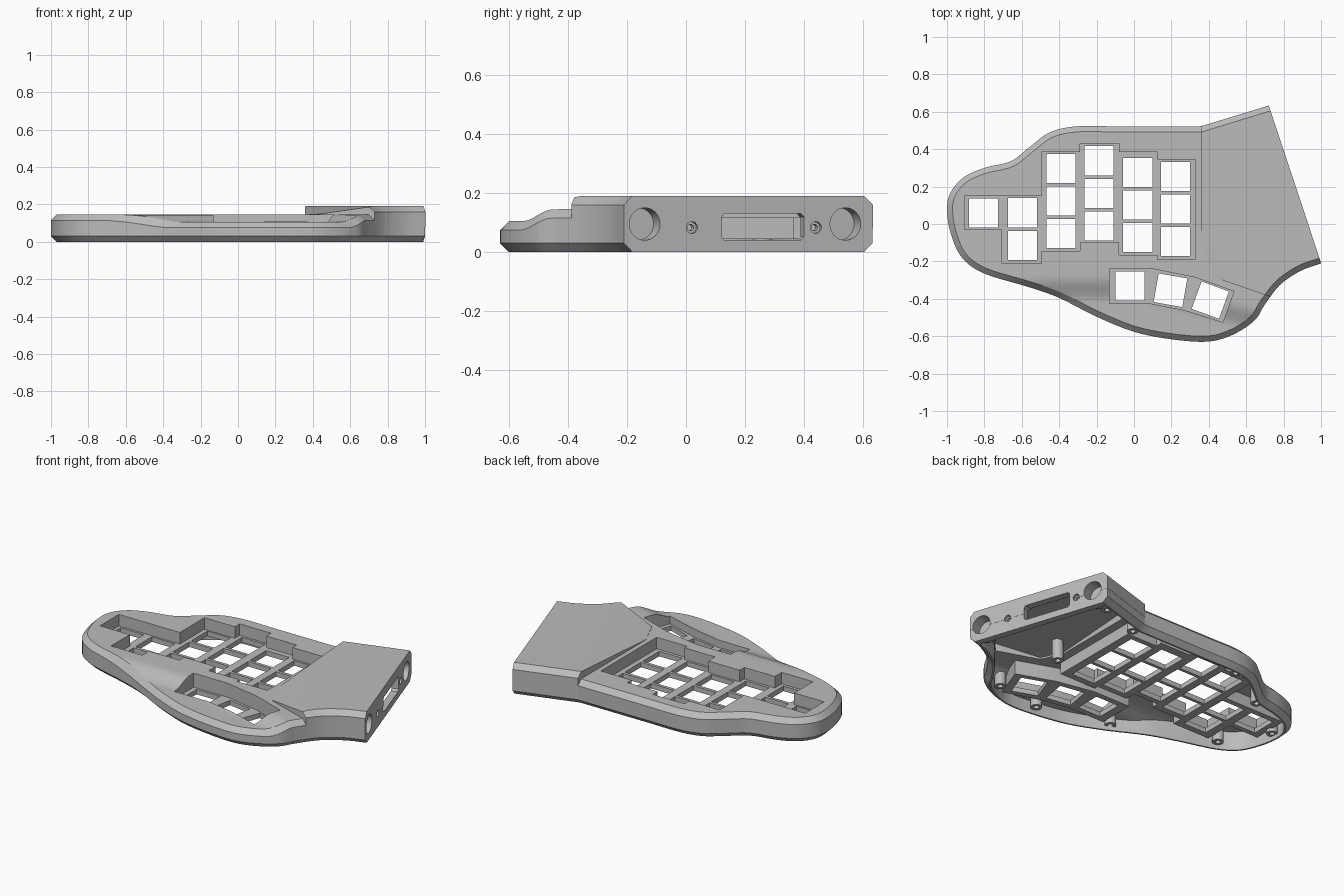
import bpy, bmesh, math
from mathutils import Vector
from mathutils.geometry import intersect_point_line

cube = bpy.data.objects.get("Cube")
if cube:
    bpy.data.objects.remove(cube, do_unlink=True)

grey = bpy.data.materials.new("matte grey plastic")
grey.use_nodes = True
grey.diffuse_color = (0.5, 0.5, 0.5, 1)
grey.node_tree.nodes["Principled BSDF"].inputs["Base Color"].default_value = (0.5, 0.5, 0.5, 1)


# ---- helpers
def spline(pts, steps=5):
    """Smooth open curve through the points."""
    p = [Vector(q) for q in pts]
    p = [2 * p[0] - p[1]] + p + [2 * p[-1] - p[-2]]
    out = []
    for a, b, c, d in zip(p, p[1:], p[2:], p[3:]):
        for k in range(steps):
            t = k / steps
            out.append(0.5 * (2 * b + (c - a) * t + (2 * a - 5 * b + 4 * c - d) * t * t
                              + (3 * b - a - 3 * c + d) * t ** 3))
    return out + [p[-2]]


def inset(pts, dist, fixed=()):
    """Move every edge of a counter-clockwise loop inward, except fixed ones."""
    n = len(pts)
    normals, dists = [], []
    for i in range(n):
        e = (pts[(i + 1) % n] - pts[i]).normalized()
        normals.append(Vector((-e.y, e.x)))
        dists.append(0 if i in fixed else dist)
    out = []
    for i in range(n):
        a, b, da, db = normals[i - 1], normals[i], dists[i - 1], dists[i]
        det = a.x * b.y - a.y * b.x
        if abs(det) < 0.15:
            v = (a + b) * (da + db) / 4
        else:
            v = Vector(((da * b.y - db * a.y) / det, (a.x * db - b.x * da) / det))
        out.append(pts[i] + v)
    return out


def gap(p, pts):
    """Distance from a point to a loop."""
    best = 9
    for a, b in zip(pts, pts[1:] + pts[:1]):
        t = min(1, max(0, intersect_point_line(p, a, b)[1]))
        best = min(best, (a.lerp(b, t) - p).length)
    return best


def hollow_loop(pts, dist):
    """Inset loop without the points that overrun a corner."""
    return [p for p in inset(pts, dist) if gap(p, pts) > dist * 0.93]


def loft(bm, rings):
    """Closed solid through rings of equal length."""
    loops = [[bm.verts.new(p) for p in r] for r in rings]
    n = len(loops[0])
    for a, b in zip(loops, loops[1:]):
        for i in range(n):
            j = (i + 1) % n
            bm.faces.new((a[i], a[j], b[j], b[i]))
    bm.faces.new(loops[0][::-1])
    bm.faces.new(loops[-1])


def prism(bm, levels):
    loft(bm, [[(p.x, p.y, z) for p in pts] for pts, z in levels])


def finish(name, bm, cuts=(), drop=None, above=0.0):
    """Slice the mesh, lower its upper points by a rule and make the object."""
    for co, no in cuts:
        bmesh.ops.bisect_plane(bm, geom=bm.verts[:] + bm.edges[:] + bm.faces[:],
                               plane_co=co, plane_no=no, dist=1e-5)
    if drop:
        for v in bm.verts:
            if v.co.z > above:
                v.co.z -= drop(v.co.x, v.co.y)
        bmesh.ops.triangulate(bm, faces=bm.faces[:])
    bmesh.ops.recalc_face_normals(bm, faces=bm.faces[:])
    mesh = bpy.data.meshes.new(name)
    bm.to_mesh(mesh)
    bm.free()
    mesh.materials.append(grey)
    ob = bpy.data.objects.new(name, mesh)
    bpy.context.collection.objects.link(ob)
    return ob


def boolean(ob, tool, op):
    mod = ob.modifiers.new(op, "BOOLEAN")
    mod.operation, mod.solver, mod.object = op, "EXACT", tool
    bpy.context.view_layer.update()
    deps = bpy.context.evaluated_depsgraph_get()
    mesh = bpy.data.meshes.new_from_object(ob.evaluated_get(deps))
    ob.modifiers.clear()
    ob.data = mesh
    bpy.data.objects.remove(tool, do_unlink=True)


# ---- outline of the case
outline = spline([(-0.1, 0.522), (-0.31, 0.522), (-0.45, 0.49), (-0.56, 0.41), (-0.66, 0.335),
                  (-0.80, 0.30), (-0.91, 0.25), (-0.98, 0.17), (-1.0, 0.08), (-0.98, -0.05),
                  (-0.92, -0.18), (-0.80, -0.265), (-0.57, -0.335), (-0.40, -0.395), (-0.18, -0.505),
                  (0.05, -0.59), (0.35, -0.63), (0.51, -0.60), (0.64, -0.52), (0.70, -0.43),
                  (0.78, -0.325), (0.89, -0.25), (1.0, -0.21)])
side = len(outline) - 1          # straight connector side
outline += [Vector((0.72, 0.632)), Vector((0.36, 0.522))]

# raised connector housing footprint
start = next(i for i, p in enumerate(outline) if p.x > 0.722 and p.y > -0.42)
housing = outline[start:] + [Vector((0.36, -0.13)), Vector((0.43, -0.285))]
h_side = side - start
h_n = len(housing)
h_fixed = (h_side, h_n - 3, h_n - 2, h_n - 1)


def thumb_dip(x, y):
    t = (-0.31 - 0.25 * max(0, x) - y) / 0.13
    t = min(1, max(0, t + 0.2))
    return 0.04 * t * t * (3 - 2 * t)


fold_point, fold_normal = Vector((0.36, 0.50)), Vector((-0.923, -0.384))


def housing_slope(x, y):
    s = (Vector((x, y)) - fold_point).dot(fold_normal) / 0.242
    return 0.043 * min(1.05, max(0, s))


grid = [((0, -0.2 - 0.025 * i, 0), (0, 1, 0)) for i in range(17)]
grid += [((-0.6 + 0.075 * i, 0, 0), (1, 0, 0)) for i in range(18)]
fold = [((0.36, 0.50, 0), (fold_normal.x, fold_normal.y, 0))]

# ---- chamfered case body and housing
bm = bmesh.new()
rim = inset(outline, 0.03, (side,))
prism(bm, [(rim, 0), (outline, 0.03), (outline, 0.115), (rim, 0.145)])
case = finish("keyboard_case", bm, grid, thumb_dip, 0.1)

bm = bmesh.new()
wide = inset(housing, -0.001)
prism(bm, [(wide, 0.08), (wide, 0.16), (inset(wide, 0.03, h_fixed), 0.19)])
boolean(case, finish("housing", bm, fold, housing_slope, 0.14), "UNION")

# ---- hollow underside
bm = bmesh.new()
hollow = hollow_loop(outline, 0.04)
prism(bm, [(hollow, -0.02), (hollow, 0.115)])
cavity = finish("cavity", bm, grid, thumb_dip, 0.1)
bm = bmesh.new()
hollow = hollow_loop(housing, 0.043)
prism(bm, [(hollow, 0.05), (hollow, 0.16)])
boolean(cavity, finish("housing_cavity", bm, fold, housing_slope, 0.14), "UNION")

# ---- key wells
main_well = [Vector(p) for p in (
    (-0.905, 0.15), (-0.905, -0.03), (-0.705, -0.03), (-0.705, -0.21), (-0.495, -0.21),
    (-0.495, -0.145), (-0.29, -0.145), (-0.29, -0.10), (-0.08, -0.10), (-0.08, -0.165),
    (0.125, -0.165), (0.125, -0.19), (0.33, -0.19), (0.33, 0.345), (0.125, 0.345),
    (0.125, 0.385), (-0.08, 0.385), (-0.08, 0.43), (-0.29, 0.43), (-0.29, 0.385),
    (-0.495, 0.385), (-0.495, 0.15))]
thumb_well = [Vector(p) for p in (
    (-0.13, -0.425), (0.085, -0.425), (0.27, -0.46), (0.475, -0.525),
    (0.535, -0.36), (0.325, -0.285), (0.10, -0.24), (-0.13, -0.24))]
wells = ((main_well, 0.045, 0.075), (thumb_well, 0.03, 0.06))

normal = Vector((0.948, 0.318, 0))
along = Vector((-0.318, 0.948, 0))


def side_cut(bm, y, z, shape, depth):
    """Solid pushed into the connector side at a given y and z."""
    t = (y + 0.21) / 0.842
    mid = Vector((1 - 0.28 * t, y, z))
    loft(bm, [[mid + along * u + Vector((0, 0, w)) + normal * k for u, w in shape]
              for k in (-depth, 0.02)])


def circle(r, n=32):
    return [(r * math.cos(2 * math.pi * i / n), r * math.sin(2 * math.pi * i / n)) for i in range(n)]


bm = bmesh.new()
for pts, low, top in wells:
    wall = inset(pts, -0.02)
    prism(bm, [(wall, low), (wall, 0.3)])
for y in (-0.14, 0.54):
    side_cut(bm, y, 0.095, circle(0.07), 0.09)
boolean(cavity, finish("well_walls", bm), "DIFFERENCE")
boolean(case, cavity, "DIFFERENCE")

bm = bmesh.new()
for pts, low, top in wells:
    prism(bm, [(pts, top), (pts, 0.3)])
boolean(case, finish("well_openings", bm), "DIFFERENCE")

# ---- switch holes: column x, centre y of the top key, number of keys
keys = []
for x, y, count in ((-0.805, 0.058, 1), (-0.597, 0.06, 2), (-0.39, 0.297, 3),
                    (-0.187, 0.338, 3), (0.02, 0.275, 3), (0.222, 0.255, 3)):
    keys += [(x, y - 0.174 * k, 0) for k in range(count)]
keys += [(-0.022, -0.332, 0), (0.195, -0.354, -10), (0.408, -0.407, -20)]
bm = bmesh.new()
for x, y, turn in keys:
    square = [Vector((x, y)) + Vector((0.11 * math.cos(a), 0.11 * math.sin(a)))
              for a in (math.radians(turn + 45 + 90 * k) for k in range(4))]
    prism(bm, [(square, 0.01), (square, 0.1)])
boolean(case, finish("switch_holes", bm), "DIFFERENCE")

# ---- connector window, magnet pockets and screw holes in the side
bm = bmesh.new()
w, h, c = 0.148, 0.045, 0.012
side_cut(bm, 0.26, 0.085, [(-w + c, -h), (w - c, -h), (w, -h + c), (w, h - c),
                           (w - c, h), (-w + c, h), (-w, h - c), (-w, -h + c)], 0.07)
for y in (-0.14, 0.54):
    side_cut(bm, y, 0.095, circle(0.055), 0.07)
for y in (0.02, 0.44):
    side_cut(bm, y, 0.083, circle(0.02, 20), 0.015)
boolean(case, finish("side_openings", bm), "DIFFERENCE")
bm = bmesh.new()
for y in (0.02, 0.44):
    side_cut(bm, y, 0.083, circle(0.011, 16), 0.08)
boolean(case, finish("screw_holes", bm), "DIFFERENCE")

# ---- screw posts under the shell
bm = bmesh.new()
for x, y, raised in ((0.54, -0.50, 0), (0.48, -0.08, 1), (0.37, 0.43, 0), (0.63, 0.52, 1),
                     (-0.36, 0.44, 0), (-0.66, 0.26, 0), (-0.77, -0.20, 0), (-0.2, -0.44, 0),
                     (0.24, -0.55, 0), (-0.94, 0.06, 0)):
    top = 0.175 - housing_slope(x, y) if raised else 0.13 - thumb_dip(x, y)
    loft(bm, [[(x + u, y + v, z) for u, v in circle(r, 20)]
              for r, z in ((0.032, top), (0.032, 0.025), (0.015, 0.025), (0.015, 0.07))])
posts = finish("screw_posts", bm)

# ---- smooth shading with sharp edges
for ob in (case, posts):
    ob.data.materials.clear()
    ob.data.materials.append(grey)
    for o in bpy.context.selected_objects:
        o.select_set(False)
    ob.select_set(True)
    bpy.context.view_layer.objects.active = ob
    bpy.ops.object.shade_smooth_by_angle(angle=math.radians(25))
